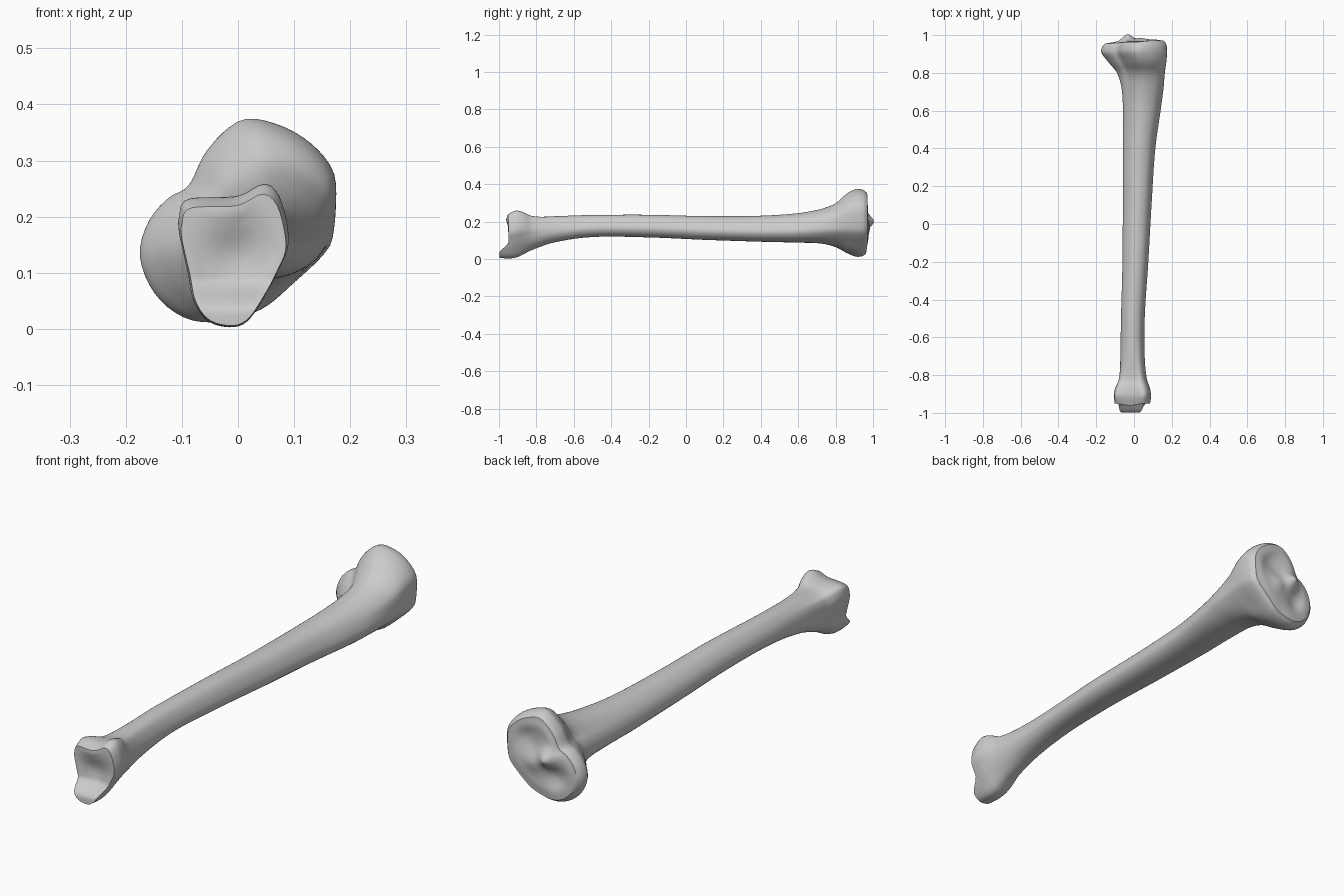
import bpy
import bmesh
import math
from mathutils import Vector

if "Cube" in bpy.data.objects:
    bpy.data.objects.remove(bpy.data.objects["Cube"])

SIDES = 72
RINGS = 130
CAP_RINGS = 14

# Outlines across the bone (x, z), listed clockwise from the left side
ankle_outline = [(-.1, .17), (-.1, .2), (-.085, .23), (0, .235), (.045, .257), (.07, .243),
                 (.085, .2), (.09, .15), (.075, .11), (.05, .06), (.02, .015), (-.01, .003),
                 (-.05, .014), (-.075, .05), (-.085, .1)]
shaft_outline = [(0, .3), (.05, .65), (.28, .93), (.55, 1), (.8, .88), (.96, .6),
                 (1, .33), (.85, .1), (.55, 0), (.2, .04)]
knee_outline = [(-.175, .13), (-.16, .19), (-.125, .232), (-.088, .255), (-.06, .31), (-.02, .355),
                (.02, .374), (.08, .36), (.13, .33), (.165, .29), (.175, .25), (.17, .17),
                (.155, .135), (.1, .082), (.04, .034), (-.04, .012), (-.1, .022), (-.15, .065)]

# Along the bone: y, left x, right x, bottom z, top z, outline (0 ankle, 1 shaft, 2 knee)
stations = [
    (-.95, -.1, .085, .006, .24, 0),
    (-.91, -.105, .09, .004, .258, 0),
    (-.87, -.1, .085, .025, .252, .1),
    (-.82, -.083, .07, .05, .234, .4),
    (-.7, -.073, .058, .09, .231, .8),
    (-.5, -.068, .056, .118, .235, 1),
    (-.2, -.06, .075, .116, .236, 1),
    (.1, -.058, .092, .103, .229, 1),
    (.4, -.058, .112, .093, .231, 1),
    (.6, -.057, .14, .088, .245, 1.1),
    (.72, -.065, .157, .083, .267, 1.35),
    (.8, -.09, .165, .064, .298, 1.7),
    (.86, -.138, .172, .032, .35, 1.95),
    (.91, -.173, .175, .013, .374, 2),
    (.945, -.17, .17, .016, .37, 2),
    (.963, -.155, .156, .028, .357, 2),
]


def smooth(low, high, value):
    t = min(1, max(0, (value - low) / (high - low)))
    return t * t * (3 - 2 * t)


def bump(x, z, cx, cz, size):
    return math.exp(-((x - cx) ** 2 + (z - cz) ** 2) / size ** 2)


def hermite(a, b, slope_a, slope_b, span, t):
    return (a * (1 + 2 * t) * (1 - t) ** 2 + b * t * t * (3 - 2 * t)
            + span * (slope_a * t * (1 - t) ** 2 - slope_b * t * t * (1 - t)))


def radial_profile(points):
    """Fit an outline to a centred unit box and sample its radius by angle."""
    xs, zs = zip(*points)
    pts = [Vector(((x - min(xs)) / (max(xs) - min(xs)) - .5,
                   (z - min(zs)) / (max(zs) - min(zs)) - .5)) for x, z in points]
    n = len(pts)
    dense = []
    for i in range(n):
        a, b, c, d = (pts[(i + k) % n] for k in (-1, 0, 1, 2))
        dense += [hermite(b, c, (c - a) / 2, (d - b) / 2, 1, k / 12) for k in range(12)]
    radii = []
    for k in range(SIDES):
        angle = math.tau * k / SIDES
        ray = Vector((math.cos(angle), math.sin(angle)))
        best = 0
        for p, q in zip(dense, dense[1:] + dense[:1]):
            edge = q - p
            det = ray.x * edge.y - ray.y * edge.x
            if abs(det) < 1e-9:
                continue
            dist = (p.x * edge.y - p.y * edge.x) / det
            part = (p.x * ray.y - p.y * ray.x) / det
            if -.001 <= part <= 1.001:
                best = max(best, dist)
        radii.append(best)
    return radii


def station_at(y):
    """Smoothly interpolate the station table."""
    i = max(k for k in range(len(stations) - 1) if stations[k][0] <= y + 1e-9)

    def slope(k, col):
        lo, hi = stations[max(0, k - 1)], stations[min(len(stations) - 1, k + 1)]
        return (hi[col] - lo[col]) / (hi[0] - lo[0])

    a, b = stations[i], stations[i + 1]
    span = b[0] - a[0]
    return [hermite(a[c], b[c], slope(i, c), slope(i + 1, c), span, (y - a[0]) / span)
            for c in range(1, 6)]


profiles = [radial_profile(o) for o in (ankle_outline, shaft_outline, knee_outline)]


def ring_points(y, scale=1):
    left, right, bottom, top, kind = station_at(y)
    kind = min(2, max(0, kind))
    first = min(1, int(kind))
    mix = kind - first
    points = []
    for k in range(SIDES):
        angle = math.tau * k / SIDES
        r = (profiles[first][k] * (1 - mix) + profiles[first + 1][k] * mix) * scale
        points.append(Vector(((left + right) / 2 + (right - left) * r * math.cos(angle), y,
                              (bottom + top) / 2 + (top - bottom) * r * math.sin(angle))))
    return points


def shape_ends(p, inner):
    """Ankle spur and hollow, tilted knee plateau with dishes and central peak."""
    x, y, z = p
    ankle = smooth(-.88, -.95, y)
    knee = smooth(.86, .96, y)
    y -= ankle * .048 * smooth(.09, .03, z)
    y += ankle * inner * .016 * bump(x, z, 0, .13, .06)
    y -= ankle * .012 * bump(x, z, -.02, .2, .05)
    y += knee * (.07 * min(0, x + .03) + .008 * smooth(0, .1, x))
    y += knee * inner * (.036 * bump(x, z, -.035, .2, .035) + .014 * bump(x, z, .03, .17, .04)
                         - .016 * bump(x, z, -.07, .12, .05) - .016 * bump(x, z, .07, .26, .06))
    return Vector((x, y, z))


# Loft: ankle cap, shaft, knee cap
start, end = stations[0][0], stations[-1][0]
caps = [k / CAP_RINGS for k in range(1, CAP_RINGS)]
layout = [(start, s) for s in caps]
# Closer rings toward both ends
for k in range(RINGS + 1):
    t = k / RINGS
    t = .35 * t + .65 * smooth(0, 1, t)
    layout.append((start + (end - start) * t, 1))
layout += [(end, s) for s in reversed(caps)]

bm = bmesh.new()
rings = []
for y, s in layout:
    inner = smooth(0, .35, 1 - s)
    pts = [shape_ends(p, inner) for p in ring_points(y, s)]
    if s < 1 and y > 0:
        for p in pts:
            p.y += .006 * smooth(0, .25, 1 - s)
    rings.append([bm.verts.new(p) for p in pts])
for a, b in zip(rings, rings[1:]):
    for k in range(SIDES):
        j = (k + 1) % SIDES
        bm.faces.new((a[k], a[j], b[j], b[k]))
for ring in (rings[0], rings[-1]):
    bm.faces.new(ring)
bmesh.ops.recalc_face_normals(bm, faces=bm.faces)

mesh = bpy.data.meshes.new("leg_bone")
bm.to_mesh(mesh)
bm.free()
bone = bpy.data.objects.new("leg_bone", mesh)
bpy.context.collection.objects.link(bone)

# Plain grey bone
grey = bpy.data.materials.new("bone_grey")
grey.use_nodes = True
colour = (.6, .6, .6, 1)
grey.diffuse_color = colour
grey.node_tree.nodes["Principled BSDF"].inputs["Base Color"].default_value = colour
mesh.materials.append(grey)

bpy.context.view_layer.objects.active = bone
bone.select_set(True)
bpy.ops.object.shade_smooth_by_angle(angle=math.radians(40))
